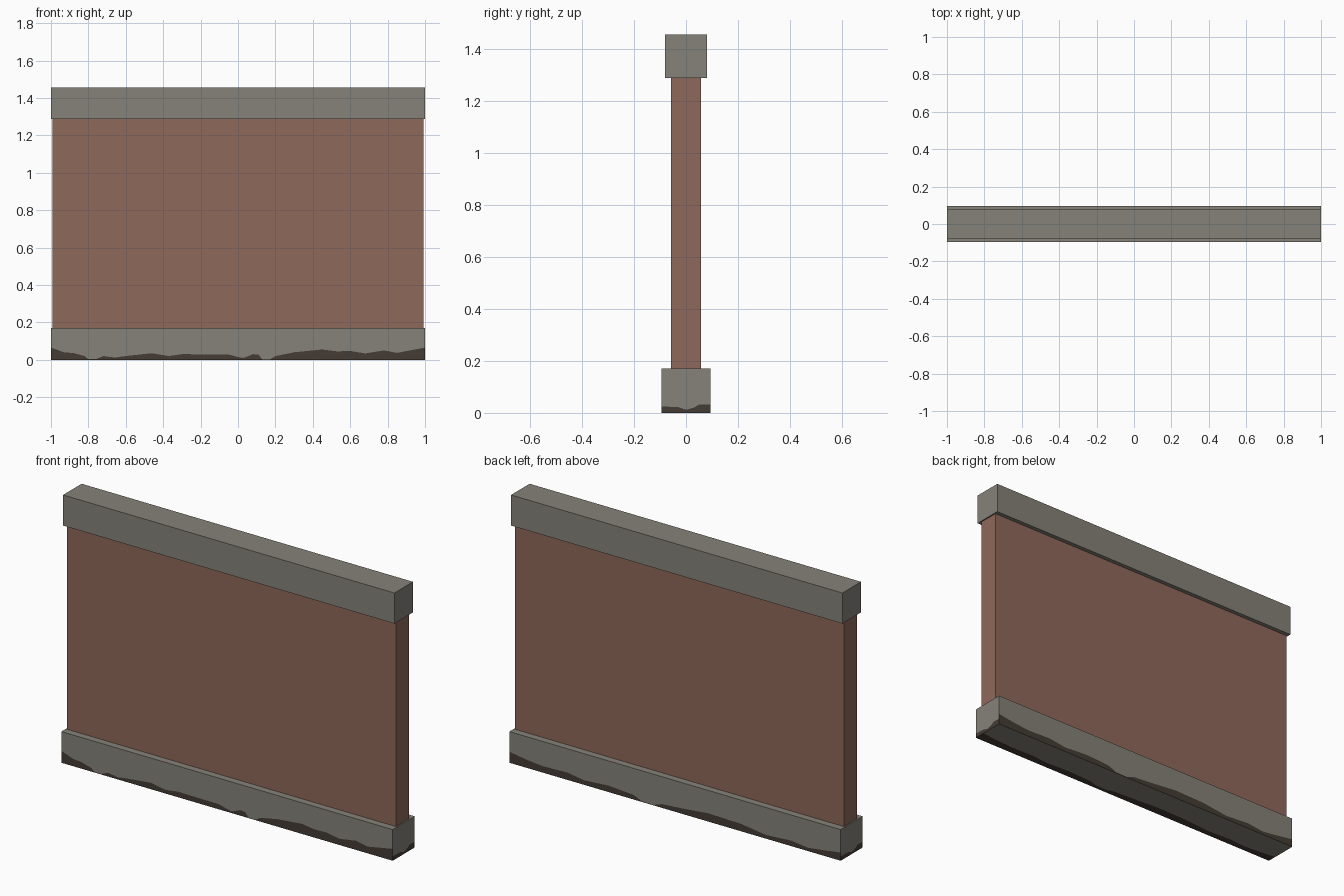
import bpy, bmesh
from mathutils import Vector

if "Cube" in bpy.data.objects:
    bpy.data.objects.remove(bpy.data.objects["Cube"])

def material(name, rgb):
    m = bpy.data.materials.new(name)
    m.diffuse_color = (*rgb, 1)
    m.use_nodes = True
    m.node_tree.nodes["Principled BSDF"].inputs["Base Color"].default_value = m.diffuse_color
    return m

STONE = material("grey stone", (0.235, 0.223, 0.191))
BRICK = material("red brown brick", (0.271, 0.138, 0.102))
DIRT = material("dark dirt", (0.060, 0.045, 0.035))

def box(name, hx, hy, z0, z1, mat):
    bpy.ops.mesh.primitive_cube_add(size=2, location=(0, 0, (z0 + z1) / 2))
    ob = bpy.context.object
    ob.name = name
    ob.scale = (hx, hy, (z1 - z0) / 2)
    bpy.ops.object.transform_apply(location=False, rotation=False, scale=True)
    ob.data.materials.append(mat)

# Wall panel and coping
box("wall_panel", 0.993, 0.057, 0.165, 1.295, BRICK)
box("top_coping", 1.0, 0.08, 1.288, 1.455, STONE)

# Plinth: each face is split along a ragged dirt line
HX, HY, TOP = 1.0, 0.095, 0.17
bm = bmesh.new()

def quad(pts, normal, index):
    f = bm.faces.new([bm.verts.new(p) for p in pts])
    f.normal_update()
    if f.normal.dot(Vector(normal)) < 0:
        f.normal_flip()
    f.material_index = index

def ragged(profile, limit, place, normal):
    """Dirt below the profile, stone above it; place maps (u, v) to 3D."""
    for (u0, h0), (u1, h1) in zip(profile, profile[1:]):
        h0, h1 = max(h0, 0.001), max(h1, 0.001)
        quad([place(u0, 0), place(u1, 0), place(u1, h1), place(u0, h0)], normal, 1)
        quad([place(u0, h0), place(u1, h1), place(u1, limit), place(u0, limit)], normal, 0)

front = [(-1, .065), (-.93, .04), (-.88, .036), (-.82, .02), (-.8, .003), (-.76, .003),
         (-.72, .02), (-.66, .012), (-.6, .02), (-.46, .035), (-.37, .02), (-.3, .03),
         (-.05, .028), (0, .015), (.03, .01), (.08, .03), (.11, .028), (.13, 0), (.17, 0),
         (.2, .02), (.3, .04), (.45, .055), (.53, .045), (.6, .047), (.68, .034),
         (.78, .05), (.85, .037), (.93, .052), (1, .065)]
back = [(-1, .045), (-.9, .03), (-.8, .018), (-.7, .03), (-.55, .02), (-.4, .04),
        (-.2, .045), (-.05, .03), (.08, .02), (.13, .002), (.2, .004), (.25, .025),
        (.4, .035), (.55, .025), (.65, .04), (.8, .035), (.9, .045), (1, .06)]
end = [(-HY, .025), (-.03, .022), (0, .012), (.03, .02), (.05, .032), (HY, .032)]
under = [(x, 0.02 + 0.7 * h) for x, h in back]

ragged(front, TOP, lambda u, v: (u, -HY, v), (0, -1, 0))
ragged(back, TOP, lambda u, v: (u, HY, v), (0, 1, 0))
ragged(end, TOP, lambda u, v: (HX, u, v), (1, 0, 0))
ragged(end, TOP, lambda u, v: (-HX, -u, v), (-1, 0, 0))
ragged(under, 2 * HY, lambda u, v: (u, v - HY, 0), (0, 0, -1))
quad([(-HX, -HY, TOP), (HX, -HY, TOP), (HX, HY, TOP), (-HX, HY, TOP)], (0, 0, 1), 0)
bmesh.ops.remove_doubles(bm, verts=bm.verts[:], dist=0.0001)

mesh = bpy.data.meshes.new("base_plinth")
bm.to_mesh(mesh)
bm.free()
mesh.materials.append(STONE)
mesh.materials.append(DIRT)
bpy.context.collection.objects.link(bpy.data.objects.new("base_plinth", mesh))
